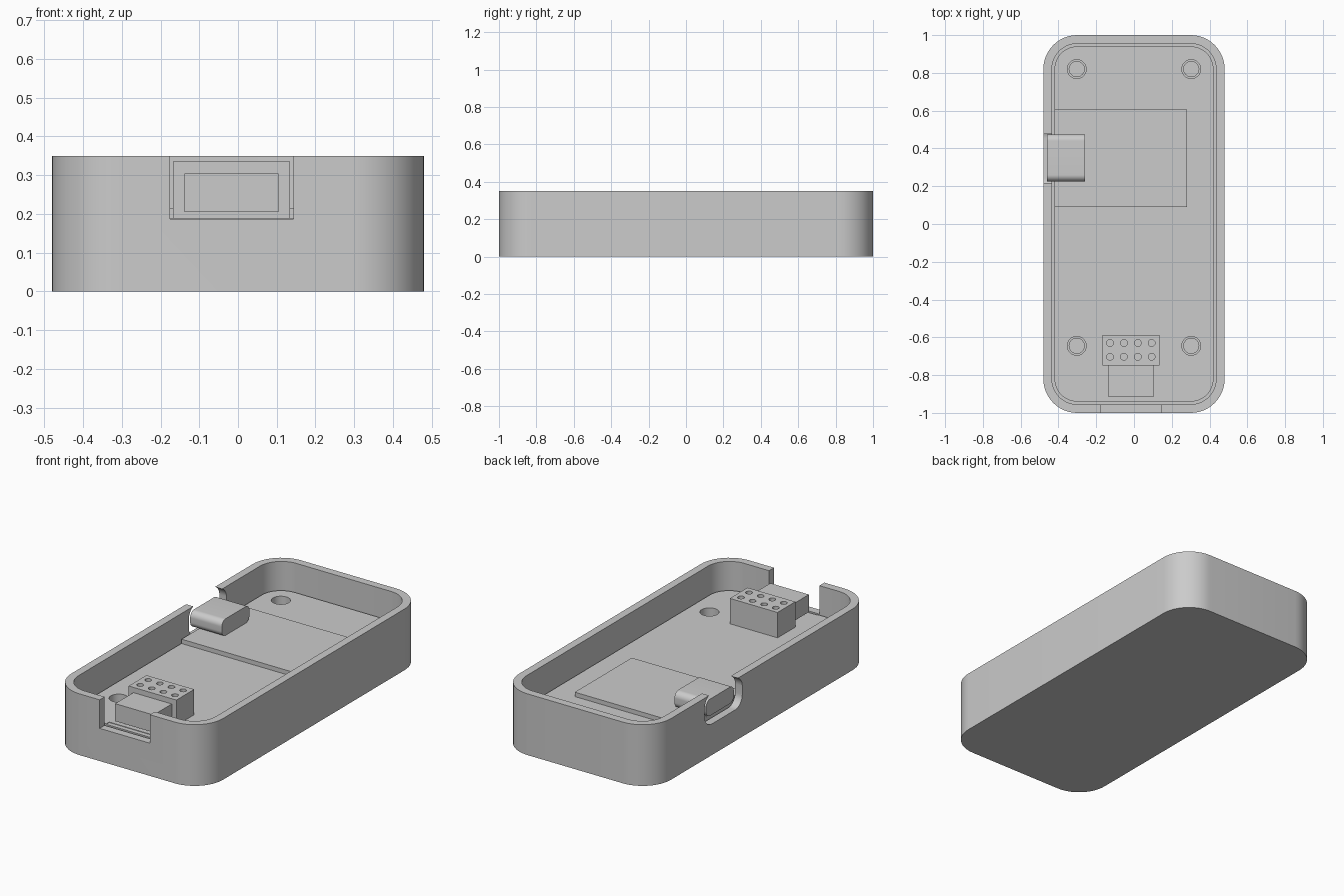
import bpy, bmesh
from math import sin, cos, pi, radians
from mathutils import Matrix

if "Cube" in bpy.data.objects:
    bpy.data.objects.remove(bpy.data.objects["Cube"])


def prism(name, points, matrix, length):
    """Extrude a flat outline along its local z by length, then place it with matrix."""
    bm = bmesh.new()
    face = bm.faces.new([bm.verts.new((u, v, 0)) for u, v in points])
    out = bmesh.ops.extrude_face_region(bm, geom=[face])
    bmesh.ops.translate(bm, vec=(0, 0, length),
                        verts=[g for g in out["geom"] if isinstance(g, bmesh.types.BMVert)])
    bm.transform(matrix)
    bmesh.ops.recalc_face_normals(bm, faces=bm.faces)
    mesh = bpy.data.meshes.new(name)
    bm.to_mesh(mesh)
    bm.free()
    ob = bpy.data.objects.new(name, mesh)
    bpy.context.collection.objects.link(ob)
    return ob


def rounded(w, d, r, n=12):
    """Outline of a rounded rectangle centred on the origin."""
    pts = []
    for k, (sx, sy) in enumerate([(1, 1), (-1, 1), (-1, -1), (1, -1)]):
        for i in range(n + 1):
            a = (k + i / n) * pi / 2
            pts.append((sx * (w / 2 - r) + r * cos(a), sy * (d / 2 - r) + r * sin(a)))
    return pts


def slab(name, w, d, r, z0, z1):
    return prism(name, rounded(w, d, r), Matrix.Translation((0, 0, z0)), z1 - z0)


def box(name, x0, x1, y0, y1, z0, z1):
    return prism(name, [(x0, y0), (x1, y0), (x1, y1), (x0, y1)],
                 Matrix.Translation((0, 0, z0)), z1 - z0)


def cylinder(name, x, y, r, z0, z1, n=32):
    pts = [(r * cos(2 * pi * i / n), r * sin(2 * pi * i / n)) for i in range(n)]
    return prism(name, pts, Matrix.Translation((x, y, z0)), z1 - z0)


def along_x(name, points, x, y, z, length):
    """Prism whose outline lies in the y-z plane."""
    m = Matrix(((0, 0, 1, x), (1, 0, 0, y), (0, 1, 0, z), (0, 0, 0, 1)))
    return prism(name, points, m, length)


def cut(target, *cutters):
    for c in cutters:
        c.hide_render = True
        mod = target.modifiers.new("cut", 'BOOLEAN')
        mod.operation, mod.solver, mod.object = 'DIFFERENCE', 'EXACT', c
        bpy.context.view_layer.objects.active = target
        bpy.ops.object.modifier_apply(modifier=mod.name)
        bpy.data.objects.remove(c)


def front_notch():
    return box("front_notch_cutter", -0.175, 0.143, -1.1, -0.913, 0.187, 0.5)


screws = [(sx * 0.303, y) for sx in (-1, 1) for y in (0.82, -0.645)]
board_bottom, board_top = 0.142, 0.19

# Open case: rounded shell with a front notch and a rounded port slot on the left
case = slab("case", 0.96, 2.0, 0.18, 0, 0.35)
cut(case,
    slab("cavity_cutter", 0.87, 1.91, 0.135, 0.046, 0.5),
    front_notch(),
    along_x("port_slot_cutter", rounded(0.34, 0.177, 0.065), -0.6, 0.347, 0.2665, 0.19))

# Circuit board with screw holes
board = slab("circuit_board", 0.842, 1.88, 0.12, board_bottom, board_top)
cut(board, front_notch(),
    *[cylinder("screw_hole_cutter", x, y, 0.05, 0.1, 0.3) for x, y in screws])

# Hollow posts carrying the board
posts = []
for x, y in screws:
    post = cylinder("screw_post", x, y, 0.08, 0.046, board_bottom)
    cut(post, cylinder("post_hole_cutter", x, y, 0.04, 0.06, 0.3))
    posts.append(post)

# Raised controller board and its rounded port
controller = box("controller_board", -0.42, 0.28, 0.09, 0.605, board_top, 0.215)
port = along_x("port_connector", rounded(0.25, 0.095, 0.035), -0.46, 0.35, 0.2625, 0.2)

# Eight-hole socket with the plug body behind the front notch
socket = box("header_socket", -0.168, 0.134, -0.748, -0.587, board_top, 0.335)
cut(socket, *[cylinder("pin_hole_cutter", -0.127 + 0.0735 * i, y, 0.018, 0.24, 0.5, 20)
              for i in range(4) for y in (-0.63, -0.703)])
plug = box("socket_front", -0.138, 0.105, -0.913, -0.748, 0.205, 0.305)

# Smooth shading on the curved sides, sharp elsewhere
for ob in bpy.context.view_layer.objects:
    ob.select_set(True)
bpy.context.view_layer.objects.active = case
bpy.ops.object.shade_smooth_by_angle(angle=radians(30))
